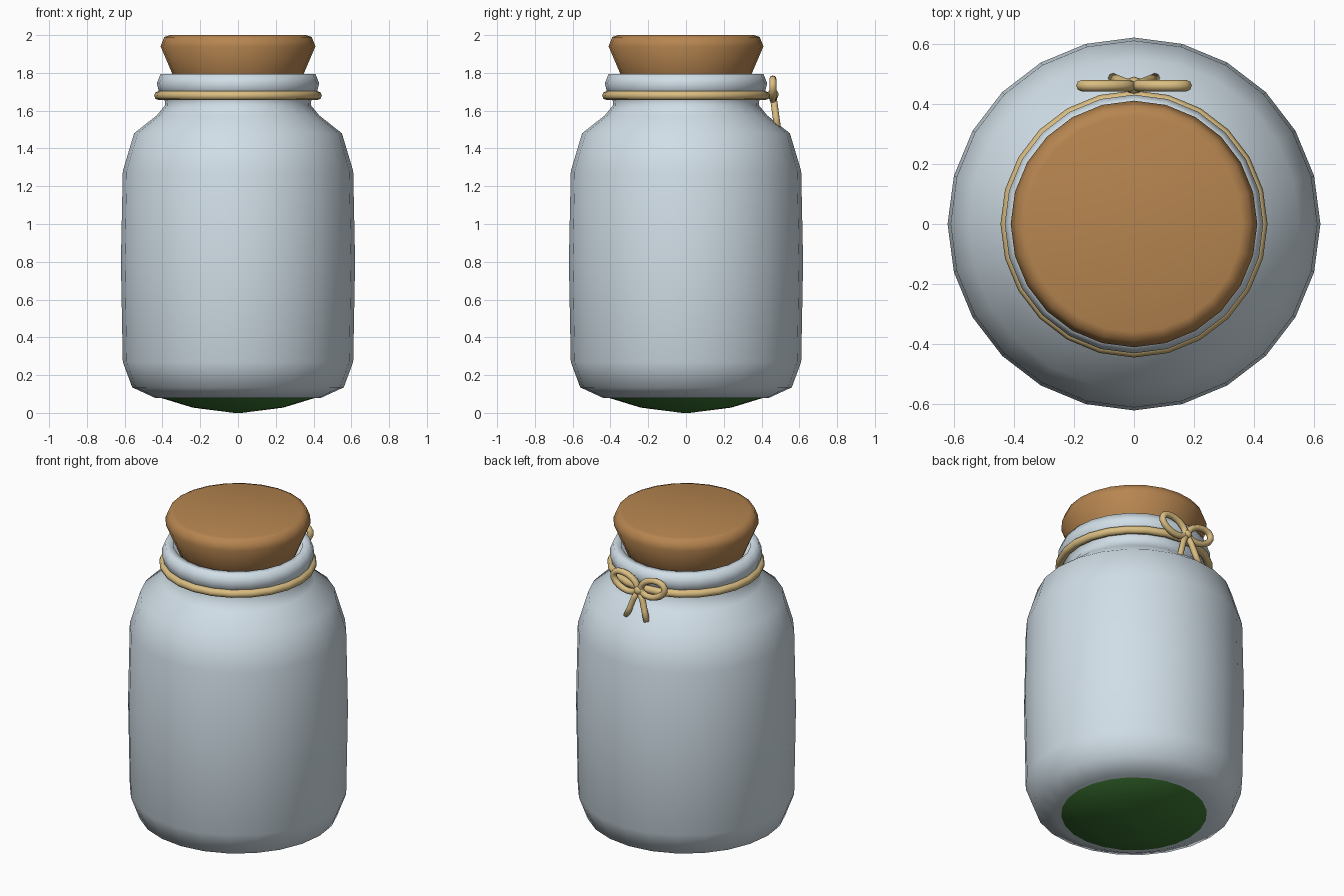
import bpy, bmesh, math
from mathutils import Vector

if "Cube" in bpy.data.objects:
    bpy.data.objects.remove(bpy.data.objects["Cube"])


def material(name, rgb):
    m = bpy.data.materials.new(name)
    m.diffuse_color = (*rgb, 1)
    m.use_nodes = True
    m.node_tree.nodes["Principled BSDF"].inputs["Base Color"].default_value = m.diffuse_color
    return m


GLASS = material("pale_glass", (0.66, 0.76, 0.83))
CORK = material("cork_brown", (0.47, 0.235, 0.08))
TWINE = material("straw_twine", (0.70, 0.51, 0.22))
MOSS = material("moss_green", (0.045, 0.18, 0.033))


def finish(bm, name, mat):
    bmesh.ops.recalc_face_normals(bm, faces=bm.faces)
    for f in bm.faces:
        f.smooth = True
    me = bpy.data.meshes.new(name)
    bm.to_mesh(me)
    bm.free()
    me.materials.append(mat)
    ob = bpy.data.objects.new(name, me)
    bpy.context.collection.objects.link(ob)
    return ob


def lathe(name, profile, mat, sides=24):
    """Turn a (radius, z) profile, closing both ends with one flat face."""
    bm = bmesh.new()
    rings = []
    for r, z in profile:
        rings.append([bm.verts.new((r * math.cos(2 * math.pi * i / sides),
                                    r * math.sin(2 * math.pi * i / sides), z))
                      for i in range(sides)])
    for a, b in zip(rings, rings[1:]):
        for i in range(sides):
            j = (i + 1) % sides
            bm.faces.new((a[i], a[j], b[j], b[i]))
    bm.faces.new(rings[0])
    bm.faces.new(rings[-1])
    return finish(bm, name, mat)


def tube(name, points, radius, mat, normal, closed=False, sides=8):
    """Sweep a round section along a path lying roughly across `normal`."""
    bm = bmesh.new()
    pts = [Vector(p) for p in points]
    n = len(pts)
    rings = []
    for k, p in enumerate(pts):
        before = pts[k - 1] if closed or k else p
        after = pts[(k + 1) % n] if closed or k < n - 1 else p
        t = (after - before).normalized()
        u = t.cross(Vector(normal)).normalized()
        v = t.cross(u)
        rings.append([bm.verts.new(p + radius * (u * math.cos(a) + v * math.sin(a)))
                      for a in (2 * math.pi * i / sides for i in range(sides))])
    for k in range(n if closed else n - 1):
        a, b = rings[k], rings[(k + 1) % n]
        for i in range(sides):
            j = (i + 1) % sides
            bm.faces.new((a[i], a[j], b[j], b[i]))
    if not closed:
        bm.faces.new(rings[0])
        bm.faces.new(rings[-1])
    return finish(bm, name, mat)


# Jar: rounded body, shoulder, pinched neck and rolled lip
lathe("jar", [(0.44, 0.08), (0.56, 0.135), (0.61, 0.27), (0.62, 0.80),
              (0.61, 1.28), (0.55, 1.48), (0.43, 1.575), (0.385, 1.63),
              (0.39, 1.67), (0.42, 1.705), (0.43, 1.745), (0.41, 1.795),
              (0.365, 1.795), (0.35, 1.71)], GLASS)

# Stopper: tapered plug with a bevelled top edge
lathe("cork_stopper", [(0.31, 1.70), (0.35, 1.80), (0.41, 1.94), (0.39, 1.99),
                       (0.36, 2.0)], CORK)

# Moss bed: shallow bowl showing below the base
lathe("moss_bed", [(0.02, 0.0), (0.24, 0.028), (0.41, 0.08), (0.50, 0.15),
                   (0.53, 0.24), (0.40, 0.32), (0.15, 0.36)], MOSS)

# Twine ring around the neck
tube("twine_ring", [(0.42 * math.cos(2 * math.pi * i / 24),
                     0.42 * math.sin(2 * math.pi * i / 24), 1.68)
                    for i in range(24)], 0.024, TWINE, (0, 0, 1), closed=True)

# Bow at the back: mirrored loops and tails
BOW_Y, KNOT_Z, TILT = 0.46, 1.685, math.radians(18)
for side, label in ((1, "right"), (-1, "left")):
    loop = []
    for i in range(16):
        a = 2 * math.pi * i / 16
        lx, lz = 0.093 + 0.085 * math.cos(a), 0.05 * math.sin(a)
        loop.append((side * (lx * math.cos(TILT) - lz * math.sin(TILT) + 0.005), BOW_Y,
                     KNOT_Z + lx * math.sin(TILT) + lz * math.cos(TILT)))
    tube("bow_loop_" + label, loop, 0.019, TWINE, (0, 1, 0), closed=True)
    tube("bow_tail_" + label, [(0, BOW_Y, KNOT_Z), (side * 0.03, BOW_Y + 0.008, 1.63),
                               (side * 0.05, BOW_Y + 0.016, 1.57),
                               (side * 0.07, BOW_Y + 0.024, 1.515)],
         0.018, TWINE, (0, 1, 0))

# Knot
bm = bmesh.new()
bmesh.ops.create_uvsphere(bm, u_segments=10, v_segments=8, radius=0.03)
bmesh.ops.translate(bm, verts=bm.verts, vec=(0, BOW_Y, KNOT_Z))
finish(bm, "bow_knot", TWINE)
